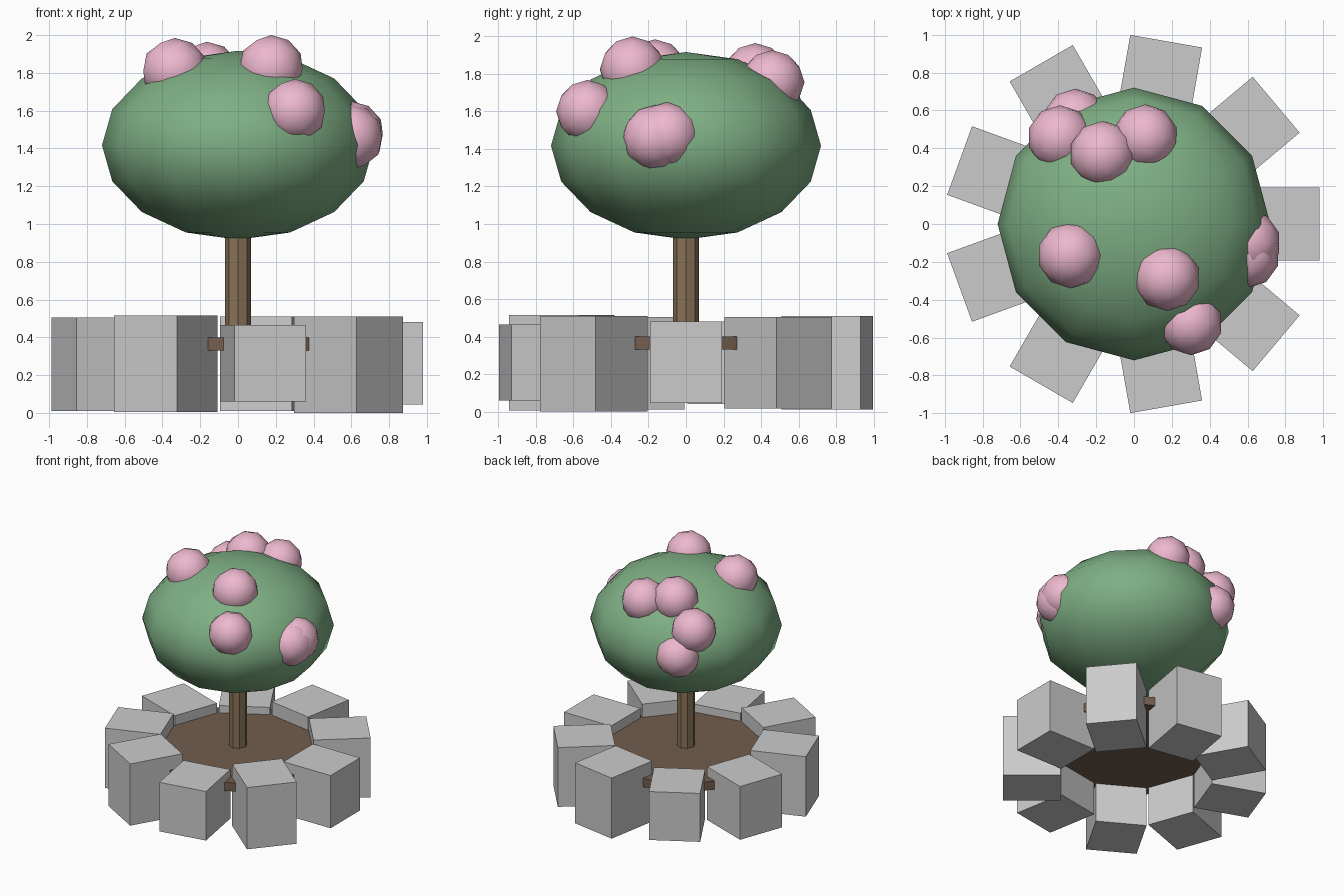
import bpy
from math import radians, cos, sin

if "Cube" in bpy.data.objects:
    bpy.data.objects.remove(bpy.data.objects["Cube"])


def material(name, rgb):
    m = bpy.data.materials.new(name)
    m.diffuse_color = (*rgb, 1)
    m.use_nodes = True
    m.node_tree.nodes["Principled BSDF"].inputs["Base Color"].default_value = m.diffuse_color
    return m


green = material("leaf_green", (0.21, 0.43, 0.23))
pink = material("blossom_pink", (0.85, 0.48, 0.62))
bark = material("bark_brown", (0.25, 0.17, 0.10))
soil_brown = material("soil_brown", (0.17, 0.11, 0.075))


def finish(name, mat=None, smooth=False):
    ob = bpy.context.object
    ob.name = name
    if mat:
        ob.data.materials.append(mat)
    if smooth:
        bpy.ops.object.shade_smooth()
    return ob


# Ring of stones: nine blocks with uneven bottom and top heights
heights = [(0.045, 0.48), (0.015, 0.505), (0.01, 0.51), (0.06, 0.46), (0.04, 0.48),
           (0.01, 0.505), (0.005, 0.515), (0.06, 0.465), (0.0, 0.51)]
inner, outer, width = 0.55, 0.98, 0.385
for i, (low, high) in enumerate(heights):
    a = radians(40 * i)
    r = (inner + outer) / 2
    bpy.ops.mesh.primitive_cube_add(size=1, location=(r * cos(a), r * sin(a), (low + high) / 2),
                                    rotation=(0, 0, a))
    bpy.context.object.scale = (outer - inner, width, high - low)
    finish(f"stone_{i + 1}")

# Soil disc between the stones
bpy.ops.mesh.primitive_cylinder_add(vertices=32, radius=0.68, depth=0.07, location=(0, 0, 0.365))
finish("soil", soil_brown)

# Trunk
bpy.ops.mesh.primitive_cylinder_add(vertices=8, radius=0.068, depth=0.66, location=(0, 0, 0.69))
finish("trunk", bark)

# Crown: flattened low-poly ball
bpy.ops.mesh.primitive_uv_sphere_add(segments=12, ring_count=8, radius=1, location=(0, 0, 1.417))
bpy.context.object.scale = (0.72, 0.72, 0.5)
finish("crown", green, True)

# Blossoms: x, y, z, radius
blossoms = [(-0.335, -0.165, 1.81, 0.175), (0.175, -0.285, 1.825, 0.175),
            (0.30, -0.525, 1.60, 0.168), (0.595, -0.165, 1.46, 0.175),
            (0.60, -0.10, 1.475, 0.175), (-0.165, 0.37, 1.79, 0.175),
            (0.06, 0.46, 1.755, 0.172), (-0.39, 0.455, 1.62, 0.172),
            (-0.31, 0.545, 1.43, 0.17)]
for i, (x, y, z, r) in enumerate(blossoms):
    bpy.ops.mesh.primitive_ico_sphere_add(subdivisions=2, radius=r, location=(x, y, z))
    finish(f"blossom_{i + 1}", pink, True)
